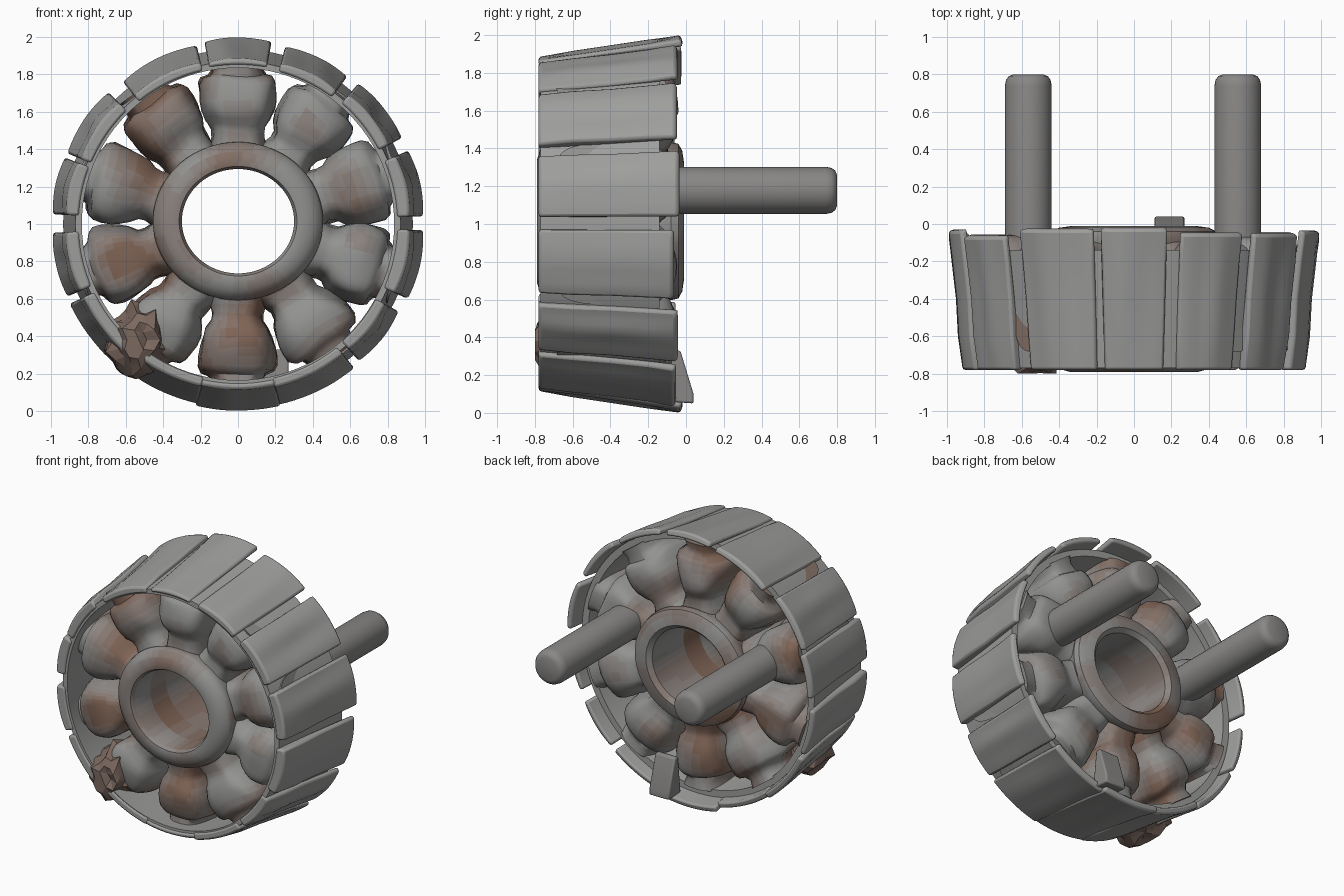
import bpy, bmesh, math, random
from mathutils import Vector, noise

if "Cube" in bpy.data.objects:
    bpy.data.objects.remove(bpy.data.objects["Cube"])

random.seed(4)
CZ = 1.0


def material(name, rgb):
    m = bpy.data.materials.new(name)
    m.diffuse_color = (*rgb, 1)
    m.use_nodes = True
    m.node_tree.nodes["Principled BSDF"].inputs["Base Color"].default_value = m.diffuse_color
    return m


# worn metal shades from clean grey to rust
STEPS = 6
SHADES = [material(f"worn_metal_{k}", [g + (r - g) * k / (STEPS - 1) for g, r in
          zip((0.29, 0.29, 0.285), (0.21, 0.125, 0.09))]) for k in range(STEPS)]
STEEL = material("steel", (0.34, 0.34, 0.335))
PIN = material("pin_steel", (0.25, 0.245, 0.24))
LUMP = material("rusty_brown", (0.20, 0.14, 0.115))


def polar(r, a, y):
    return Vector((r * math.cos(a), y, CZ + r * math.sin(a)))


def finish(bm, name, mat=None, bevel=0, angle=40, rust=None):
    bmesh.ops.recalc_face_normals(bm, faces=bm.faces)
    if rust is not None:  # mottled rust patches
        for f in bm.faces:
            n = noise.noise(f.calc_center_median() * 3.2) * 1.1 + rust
            f.material_index = int(max(0, min(0.999, n)) * STEPS)
    me = bpy.data.meshes.new(name)
    bm.to_mesh(me)
    bm.free()
    ob = bpy.data.objects.new(name, me)
    bpy.context.collection.objects.link(ob)
    for m in (SHADES if rust is not None else [mat]):
        me.materials.append(m)
    if bevel:
        b = ob.modifiers.new("bevel", 'BEVEL')
        b.width, b.segments, b.limit_method = bevel, 2, 'ANGLE'
    bpy.ops.object.select_all(action='DESELECT')
    ob.select_set(True)
    bpy.context.view_layer.objects.active = ob
    bpy.ops.object.shade_smooth_by_angle(angle=math.radians(angle))
    return ob


def loft(bm, rings, closed=False):
    # skin a series of equal vertex loops, capping the ends unless closed
    loops = [[bm.verts.new(p) for p in ring] for ring in rings]
    n = len(loops[0])
    pairs = list(zip(loops, loops[1:])) + ([(loops[-1], loops[0])] if closed else [])
    for a, b in pairs:
        for i in range(n):
            j = (i + 1) % n
            bm.faces.new((a[i], a[j], b[j], b[i]))
    if not closed:
        bm.faces.new(loops[0])
        bm.faces.new(loops[-1])


def lathe(name, profile, mat=None, squash=None, rust=None, steps=96):
    bm = bmesh.new()
    rings = [[polar(r, 2 * math.pi * s / steps, y) for r, y in profile] for s in range(steps)]
    loft(bm, rings, closed=True)
    if squash:
        for v in bm.verts:
            v.co.z = CZ + (v.co.z - CZ) * squash + 0.015
    return finish(bm, name, mat, rust=rust)


# hub with a rounded collar at each end
lathe("hub", [(0.30, -0.76), (0.315, -0.785), (0.345, -0.79), (0.40, -0.775), (0.445, -0.74),
              (0.455, -0.70), (0.435, -0.64), (0.42, -0.55), (0.42, -0.40), (0.42, -0.20),
              (0.43, -0.12), (0.45, -0.08), (0.44, -0.04), (0.40, -0.02), (0.33, -0.01),
              (0.30, -0.04), (0.30, -0.22), (0.30, -0.40), (0.30, -0.58)],
      squash=0.93, rust=0.32)

# thin inner rim wall, flaring towards the back
lathe("rim_wall", [(0.835, -0.77), (0.87, -0.77), (0.935, -0.14), (0.885, -0.14)], STEEL)


def coil(i):
    # wound pole: rounded box section swept outwards along the radius
    a = math.radians(90 + 36 * i)
    rad = Vector((math.cos(a), 0, math.sin(a)))
    tan = Vector((-math.sin(a), 0, math.cos(a)))
    k = random.uniform(0.98, 1.07)
    prof = [(0.37, .155, .31), (0.43, .15, .30), (0.48, .135, .295), (0.52, .14, .30),
            (0.56, .17, .32), (0.61, .19, .335), (0.66, .202, .34), (0.71, .207, .335),
            (0.755, .207, .325), (0.785, .19, .31), (0.80, .15, .28), (0.84, .13, .28),
            (0.89, .15, .29)]
    rings = []
    for r, w, d in prof:
        ring = []
        for s in range(36):
            t = 2 * math.pi * s / 36
            c, q = math.cos(t), math.sin(t)
            u = math.copysign(abs(c) ** 0.6, c) * w * k
            v = math.copysign(abs(q) ** 0.6, q) * d
            p = Vector((0, -0.395 + v, CZ)) + rad * r + tan * u
            if 0.45 < r < 0.82:
                p += 0.028 * noise.noise_vector(p * 5 + Vector((i, 0, 0)))
            ring.append(p)
        rings.append(ring)
    bm = bmesh.new()
    loft(bm, rings)
    rust = {0: 0.4, 1: 0.6, 2: 0.35, 3: 0.35, 4: 0.4, 5: 0.6, 6: 0.2}.get(i, 0.0)
    finish(bm, f"coil_{i + 1}", angle=60, rust=rust)


for i in range(10):
    coil(i)

SPECIAL = {1: (116, 13), 2: (146, 11.5), 3: (168, 9)}  # uneven plates: angle, half width


def shoe(i):
    # tapered outer pole plate; the lower ones run together
    merged = 5 <= i <= 8
    half = 13.2 if merged else 10.4 + random.uniform(-0.6, 0.6)
    mid, half = SPECIAL.get(i, (90 + i * 360 / 14, half))
    a0, a1 = math.radians(mid - half), math.radians(mid + half)
    back = -0.03 - random.uniform(0, 0.05) * (i not in (0, 7))
    lift = 0 if i in (0, 3, 4, 7, 10, 11) else random.uniform(-0.015, 0.0)
    sides = abs(math.cos(math.radians(mid))) * 0.04
    n = 10
    rings = []
    for s in range(n + 1):
        a = a0 + (a1 - a0) * s / n
        tip = 0.0 if merged else 0.008 * abs(2 * s / n - 1) ** 2
        dent = 0.022 * noise.noise(Vector((a * 7, i, 0)))
        rings.append([polar(r + lift, a, y) for r, y in (
            (0.85, -0.78), (0.885 + sides - tip, -0.78), (0.91 + sides - tip + dent, -0.60),
            (0.94 + sides / 2 - tip + dent, -0.40), (0.97 + sides / 3 - tip + dent, -0.2),
            (1.0 - tip, back), (0.955, back + 0.015), (0.905, -0.40))])
    bm = bmesh.new()
    loft(bm, rings)
    finish(bm, f"pole_shoe_{i + 1}", STEEL, bevel=0.014)


for i in range(14):
    shoe(i)

# small bent flap at the bottom of the rim
bm = bmesh.new()
loft(bm, [[(x, -0.10, 0.06), (x, 0.04, 0.05), (x, 0.04, 0.10), (x, -0.03, 0.33), (x, -0.07, 0.33)]
          for x in (0.11, 0.27)])
finish(bm, "bent_flap", PIN, bevel=0.01)

# two mounting pins at the back
for side, x in (("left", -0.565), ("right", 0.555)):
    bm = bmesh.new()
    rings = []
    for y, r in ((-0.3, .125), (0.74, .125), (0.77, .119), (0.79, .105), (0.80, .08)):
        rings.append([(x + r * math.cos(t * math.pi / 16), y, 1.178 + r * math.sin(t * math.pi / 16))
                      for t in range(32)])
    loft(bm, rings)
    finish(bm, f"{side}_pin", PIN)

# crumpled rusty lump at the lower left
bm = bmesh.new()
bmesh.ops.create_icosphere(bm, subdivisions=3, radius=1)
for v in bm.verts:
    p = v.co * (1 + 0.35 * noise.noise(v.co * 2.1))
    v.co = Vector((-0.53 + p.x * 0.17, max(-0.80, -0.58 + p.y * 0.24), 0.38 + p.z * 0.19))
finish(bm, "crumpled_lump", LUMP, angle=20)
